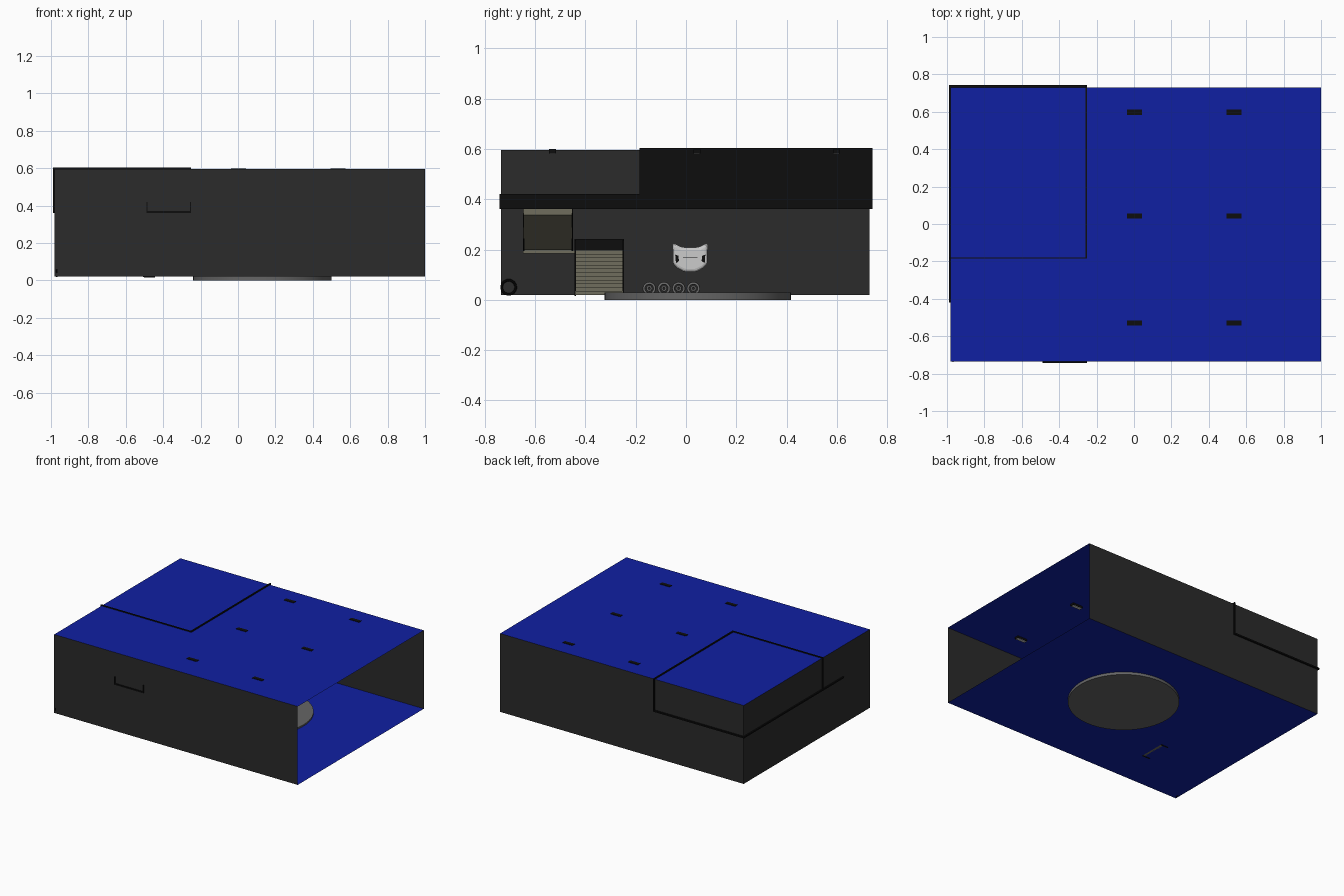
import bpy, bmesh, math
from mathutils import Vector

if "Cube" in bpy.data.objects:
    bpy.data.objects.remove(bpy.data.objects["Cube"])


def material(name, r, g, b):
    m = bpy.data.materials.new(name)
    m.diffuse_color = (r, g, b, 1)
    m.use_nodes = True
    m.node_tree.nodes["Principled BSDF"].inputs["Base Color"].default_value = m.diffuse_color
    return m


BLUE = material("blue", 0.005, 0.014, 0.36)
WALL = material("charcoal", 0.024, 0.024, 0.024)
BLACK = material("black", 0.004, 0.004, 0.004)
STEEL = material("steel", 0.13, 0.13, 0.13)
TREAD = material("tread", 0.16, 0.155, 0.11)
PALE = material("pale", 0.6, 0.6, 0.6)


def mesh_object(name, verts, faces, mat):
    me = bpy.data.meshes.new(name)
    me.from_pydata(verts, [], faces)
    bm = bmesh.new()
    bm.from_mesh(me)
    bmesh.ops.recalc_face_normals(bm, faces=bm.faces)
    bm.to_mesh(me)
    bm.free()
    me.materials.append(mat)
    ob = bpy.data.objects.new(name, me)
    bpy.context.collection.objects.link(ob)
    return ob


def box(name, x0, x1, y0, y1, z0, z1, mat):
    v = [(x, y, z) for x in (x0, x1) for y in (y0, y1) for z in (z0, z1)]
    f = [(0, 1, 3, 2), (4, 6, 7, 5), (0, 4, 5, 1), (2, 3, 7, 6), (0, 2, 6, 4), (1, 5, 7, 3)]
    return mesh_object(name, v, f, mat)


def extrude(name, pts, axis, a, b, mat):
    # prism: pts are (x, z) when axis is y, (y, z) when axis is x
    def place(p, t):
        return (p[0], t, p[1]) if axis == "y" else (t, p[0], p[1])
    n = len(pts)
    v = [place(p, a) for p in pts] + [place(p, b) for p in pts]
    f = [tuple(range(n)), tuple(range(n, 2 * n))]
    f += [(i, (i + 1) % n, n + (i + 1) % n, n + i) for i in range(n)]
    return mesh_object(name, v, f, mat)


def ring(name, x, y, z, r, tube, mat):
    bpy.ops.mesh.primitive_torus_add(location=(x, y, z), rotation=(0, math.pi / 2, 0),
                                     major_radius=r, minor_radius=tube,
                                     major_segments=24, minor_segments=8)
    ob = bpy.context.object
    ob.name = name
    ob.data.materials.append(mat)
    bpy.ops.object.shade_smooth_by_angle()


X0, X1, Y0, Y1, Z0, ZM, Z1 = -0.98, 1.0, -0.735, 0.73, 0.02, 0.362, 0.596

# Shell: floor, roof and three walls; the right side stays open
for name, z in (("floor", Z0), ("roof", Z1)):
    mesh_object(name, [(X0, Y0, z), (X1, Y0, z), (X1, Y1, z), (X0, Y1, z)], [(0, 1, 2, 3)], BLUE)
for name, p, q in (("front_wall", (X0, Y0), (X1, Y0)),
                   ("back_wall", (X0, Y1), (X1, Y1)),
                   ("left_wall", (X0, Y0), (X0, Y1))):
    v = [(*c, z) for z in (Z0, ZM, Z1) for c in (p, q)]
    mesh_object(name, v, [(0, 1, 3, 2), (2, 3, 5, 4)], WALL)

# Turntable through the floor
bpy.ops.mesh.primitive_cylinder_add(vertices=64, radius=0.37, depth=0.03, location=(0.13, 0.047, 0.015))
table = bpy.context.object
table.name = "turntable"
table.data.materials.append(STEEL)
bpy.ops.object.shade_smooth_by_angle()

# Upper deck: L-shaped slab with a stairwell, and the closed upper room
box("deck_main", -0.99, -0.25, -0.42, 0.742, 0.361, 0.371, BLACK)
box("deck_walkway", -0.49, -0.25, -0.742, -0.42, 0.361, 0.371, BLACK)
box("room_right_wall", -0.26, -0.25, -0.185, 0.742, 0.371, 0.603, BLACK)
box("room_front_wall", -0.988, -0.26, -0.185, -0.178, 0.371, 0.603, BLACK)
box("walkway_parapet", -0.257, -0.25, -0.742, -0.185, 0.371, 0.42, BLACK)
box("stairwell_parapet", -0.49, -0.483, -0.742, -0.65, 0.371, 0.42, BLACK)


# Stairs: two opposing flights and a landing
def flight(name, x0, x1, z0, z1, y0, y1, n=12):
    dx, dz = (x1 - x0) / n, (z1 - z0) / n
    pts = [(x0, z0)]
    for i in range(n):
        pts += [(x0 + i * dx, z0 + (i + 1) * dz), (x0 + (i + 1) * dx, z0 + (i + 1) * dz)]
    pts.append((x1, z1 - 2 * dz))
    pts.append((x0 + 2 * dx, z0))
    extrude(name, pts, "y", y0, y1, TREAD)
    side = [(x0, z0 - 0.004), (x0, z0 + 0.04), (x1, z1 + 0.04), (x1, z1 - 0.02), (x0 + 2 * dx, z0 - 0.004)]
    for tag, y in (("front", y0), ("back", y1)):
        extrude(name + "_stringer_" + tag, side, "y", y - 0.003, y + 0.003, BLACK)


flight("lower_flight", -0.445, -0.78, 0.02, 0.198, -0.44, -0.25)
flight("upper_flight", -0.78, -0.49, 0.198, 0.366, -0.645, -0.453)
box("landing", X0, -0.78, -0.648, -0.247, 0.185, 0.198, TREAD)
box("landing_panel", X0 + 0.002, X0 + 0.01, -0.443, -0.247, 0.198, 0.242, BLACK)

# Ceiling lamps, showing slightly above the roof
for i, x in enumerate((0.003, 0.535)):
    for j, y in enumerate((-0.53, 0.043, 0.598)):
        box(f"lamp_{i}{j}", x - 0.04, x + 0.04, y - 0.014, y + 0.014, 0.582, 0.599, BLACK)
        box(f"lamp_glow_{i}{j}", x - 0.035, x + 0.035, y - 0.011, y + 0.011, 0.579, 0.583, PALE)

# Pale wall ornament with dark recesses
half = [(0, 0.11), (0.025, 0.112), (0.05, 0.125), (0.069, 0.143), (0.068, 0.185),
        (0.072, 0.227), (0.05, 0.218), (0.036, 0.209)]
C = 0.017
outline = [(C + y, z) for y, z in half] + [(C - y, z) for y, z in reversed(half[1:])]
mask = extrude("wall_ornament", outline, "x", X0 + 0.003, X0 + 0.06, PALE)
bev = mask.modifiers.new("bevel", "BEVEL")
bev.width, bev.segments = 0.012, 3
for s in (-1, 1):
    eye = [(C + s * y, z) for y, z in ((0.045, 0.155), (0.057, 0.145), (0.06, 0.18), (0.047, 0.175))]
    extrude("ornament_recess", eye, "x", X0 + 0.05, X0 + 0.062, BLACK)
box("ornament_groove", X0 + 0.05, X0 + 0.061, C - 0.028, C + 0.028, 0.166, 0.169, BLACK)

# Row of dials and a coiled hose on the left wall
for k in range(4):
    y = -0.146 + k * 0.0585
    ring(f"dial_{k}", X0 + 0.012, y, 0.045, 0.021, 0.004, PALE)
    ring(f"dial_hub_{k}", X0 + 0.012, y, 0.045, 0.008, 0.003, PALE)
ring("hose_coil", X0 + 0.012, -0.705, 0.05, 0.028, 0.005, BLACK)
